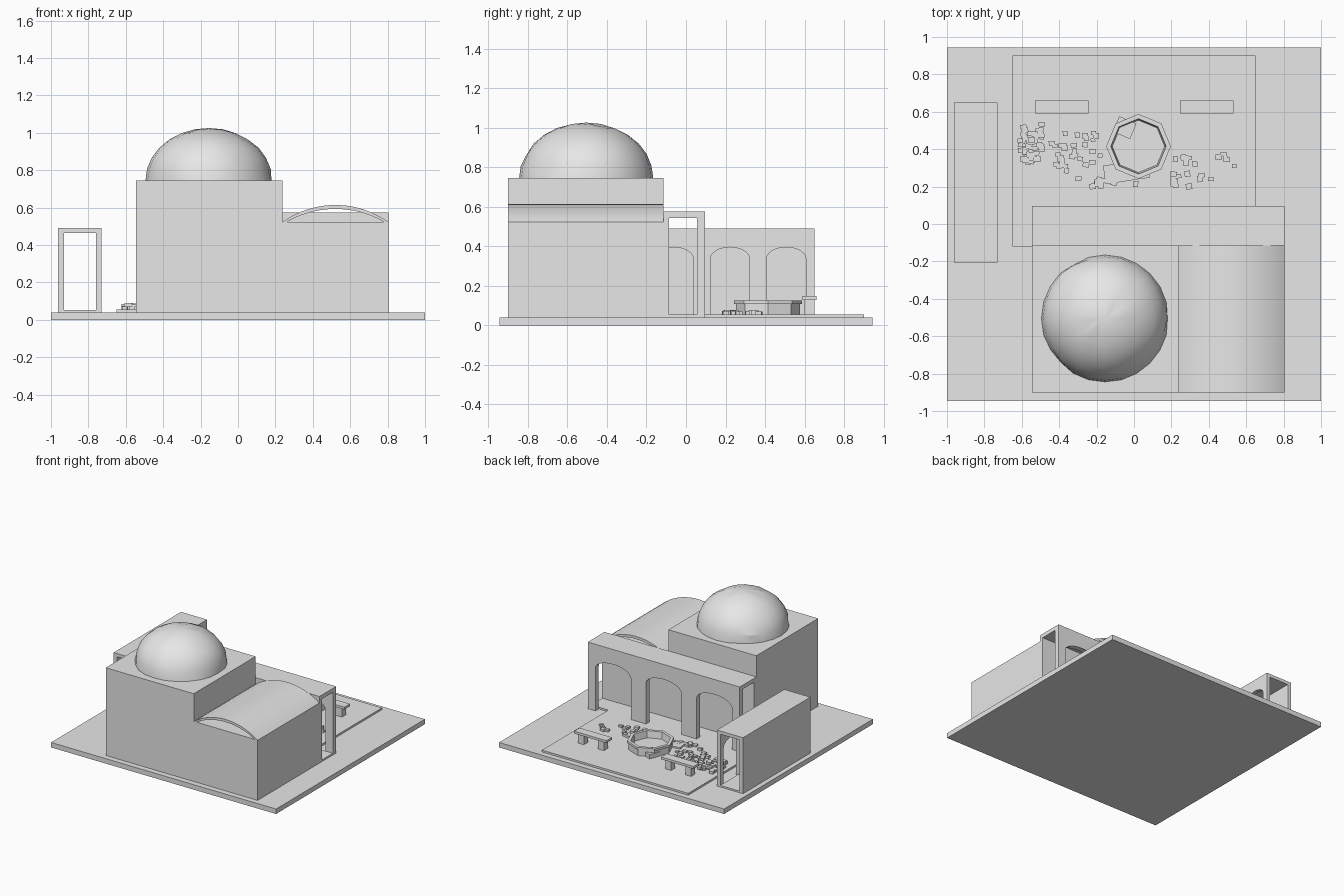
import bpy, bmesh, math, random
from mathutils import Matrix, Vector

if "Cube" in bpy.data.objects:
    bpy.data.objects.remove(bpy.data.objects["Cube"])

random.seed(7)
stone = bpy.data.materials.new("pale_grey_stone")
stone.diffuse_color = (0.8, 0.8, 0.8, 1)
stone.use_nodes = True
stone.node_tree.nodes["Principled BSDF"].inputs["Base Color"].default_value = stone.diffuse_color


def finish(name, bm):
    bmesh.ops.recalc_face_normals(bm, faces=bm.faces)
    mesh = bpy.data.meshes.new(name)
    bm.to_mesh(mesh)
    bm.free()
    mesh.materials.append(stone)
    obj = bpy.data.objects.new(name, mesh)
    bpy.context.collection.objects.link(obj)
    return obj


def add_box(bm, x0, x1, y0, y1, z0, z1, turn=0.0):
    mid = Vector(((x0 + x1) / 2, (y0 + y1) / 2, (z0 + z1) / 2))
    m = Matrix.Translation(mid) @ Matrix.Rotation(turn, 4, 'Z') \
        @ Matrix.Diagonal((x1 - x0, y1 - y0, z1 - z0, 1))
    bmesh.ops.create_cube(bm, size=1, matrix=m)


def box(name, *dims, turn=0.0):
    bm = bmesh.new()
    add_box(bm, *dims, turn=turn)
    return finish(name, bm)


def extrude(name, outline, lo, hi, axis):
    """Extrude a (u, z) outline along x or y."""
    bm = bmesh.new()
    put = (lambda u, z: (lo, u, z)) if axis == 'x' else (lambda u, z: (u, lo, z))
    face = bm.faces.new([bm.verts.new(put(u, z)) for u, z in outline])
    new = bmesh.ops.extrude_face_region(bm, geom=[face])["geom"]
    step = (hi - lo, 0, 0) if axis == 'x' else (0, hi - lo, 0)
    bmesh.ops.translate(bm, vec=step, verts=[v for v in new if isinstance(v, bmesh.types.BMVert)])
    return finish(name, bm)


def arched_outline(u0, u1, floor, top, spring, apex, count=3):
    """Wall outline with evenly spaced arches cut up from the floor."""
    pts = [(u1, floor), (u1, top), (u0, top), (u0, floor)]
    bay = (u1 - u0) / count
    half = bay * 0.35
    for i in range(count):
        c = u0 + bay * (i + 0.5)
        pts.append((c - half, floor))
        for k in range(13):
            a = math.pi * (1 - k / 12)
            pts.append((c + half * math.cos(a), spring + (apex - spring) * math.sin(a)))
        pts.append((c + half, floor))
    return pts


# Ground slab and paved courtyard
box("ground_slab", -1, 1, -0.945, 0.945, 0, 0.04)
box("courtyard_paving", -0.65, 0.65, -0.12, 0.9, 0.04, 0.055)

# Main hall with the lower wing, as one stepped profile
extrude("hall_and_wing", [(-0.545, 0.04), (0.805, 0.04), (0.805, 0.523), (0.237, 0.523),
                          (0.237, 0.745), (-0.545, 0.745)], -0.9, -0.115, 'y')

# Dome, slightly worn
bm = bmesh.new()
bmesh.ops.create_uvsphere(bm, u_segments=24, v_segments=14, radius=1)
bmesh.ops.bisect_plane(bm, geom=bm.verts[:] + bm.edges[:] + bm.faces[:], dist=0.001,
                       plane_co=(0, 0, 0), plane_no=(0, 0, -1), clear_outer=True)
for v in bm.verts:
    wear = 1 - (random.random() ** 3) * 0.025
    v.co = Vector((-0.155 + 0.34 * v.co.x * wear, -0.505 + 0.34 * v.co.y * wear,
                   0.744 + 0.282 * v.co.z * (wear if v.co.z > 0.01 else 1)))
dome = finish("dome", bm)

# Barrel vault shell, open at both ends
cx, base = 0.521, 0.522


def arc(half, rise, n=20):
    r = (half * half + rise * rise) / (2 * rise)
    a = math.asin(half / r)
    return [(cx + r * math.sin(-a + 2 * a * i / n), base + rise - r + r * math.cos(-a + 2 * a * i / n))
            for i in range(n + 1)]


vault = extrude("vault_roof", arc(0.284, 0.092) + arc(0.262, 0.071)[::-1], -0.9, -0.115, 'y')

# Portico behind the hall: arched front, back wall, flat roof
extrude("portico_arches", arched_outline(-0.545, 0.805, 0.04, 0.575, 0.385, 0.455), 0.055, 0.097, 'y')
box("portico_back_wall", -0.545, 0.805, -0.115, -0.086, 0.04, 0.575)
box("portico_roof", -0.545, 0.805, -0.087, 0.056, 0.543, 0.575)
box("portico_floor", -0.545, 0.805, -0.087, 0.056, 0.04, 0.054)

# Side arcade with open ends
extrude("arcade_arches", arched_outline(-0.205, 0.65, 0.04, 0.49, 0.335, 0.395), -0.76, -0.73, 'x')
box("arcade_outer_wall", -0.962, -0.93, -0.205, 0.65, 0.04, 0.49)
box("arcade_roof", -0.931, -0.759, -0.205, 0.65, 0.464, 0.49)
box("arcade_floor", -0.931, -0.759, -0.205, 0.65, 0.04, 0.053)

# Benches
for name, x0 in (("left_bench", -0.53), ("right_bench", 0.245)):
    bm = bmesh.new()
    x1 = x0 + 0.288
    add_box(bm, x0, x1, 0.59, 0.66, 0.128, 0.147)
    for lx in (x0 + 0.03, x1 - 0.08):
        add_box(bm, lx, lx + 0.05, 0.6, 0.65, 0.055, 0.128)
    finish(name, bm)

# Octagonal basin, a hollow turned profile
bm = bmesh.new()
profile = [(0.163, 0.055), (0.163, 0.108), (0.173, 0.108), (0.173, 0.126), (0.148, 0.126), (0.14, 0.072)]
rings = [[bm.verts.new((0.024 + r * math.cos(i * math.pi / 4), 0.415 + r * math.sin(i * math.pi / 4), z))
          for i in range(8)] for r, z in profile]
for a, b in zip(rings, rings[1:]):
    for i in range(8):
        j = (i + 1) % 8
        bm.faces.new((a[i], a[j], b[j], b[i]))
bm.faces.new(rings[0])
bm.faces.new(rings[-1])
finish("basin", bm)

# Fallen slabs beside the basin
box("fallen_slab", -0.16, 0.08, 0.23, 0.33, 0.055, 0.068, turn=0.15)
box("fallen_chunk", -0.1, 0.0, 0.47, 0.56, 0.055, 0.09, turn=-0.4)

# Rubble: a dense heap near the arcade and loose stones around the basin
bm = bmesh.new()


def stone_block(x, y, z=0.055):
    s, t = random.uniform(0.012, 0.018), random.uniform(0.01, 0.016)
    add_box(bm, x - s, x + s, y - t, y + t, z, z + random.uniform(0.012, 0.022), random.uniform(-0.15, 0.15))


for i in range(50):
    stone_block(random.uniform(-0.61, -0.49), random.uniform(0.33, 0.54), 0.055 + 0.014 * (i % 2))
for i in range(34):
    stone_block(random.uniform(-0.44, -0.18), random.triangular(0.19, 0.52, 0.4))
for i in range(14):
    stone_block(random.uniform(-0.2, 0.24), random.uniform(0.2, 0.26))
for i in range(20):
    x = random.uniform(0.2, 0.54)
    stone_block(x, random.uniform(0.2, 0.36) + max(0, x - 0.4) * 0.5)
finish("rubble", bm)

# Smooth shading on the curved roofs
for obj in (dome, vault):
    bpy.ops.object.select_all(action='DESELECT')
    obj.select_set(True)
    bpy.context.view_layer.objects.active = obj
    bpy.ops.object.shade_smooth_by_angle(angle=math.radians(20 if obj is dome else 30))
